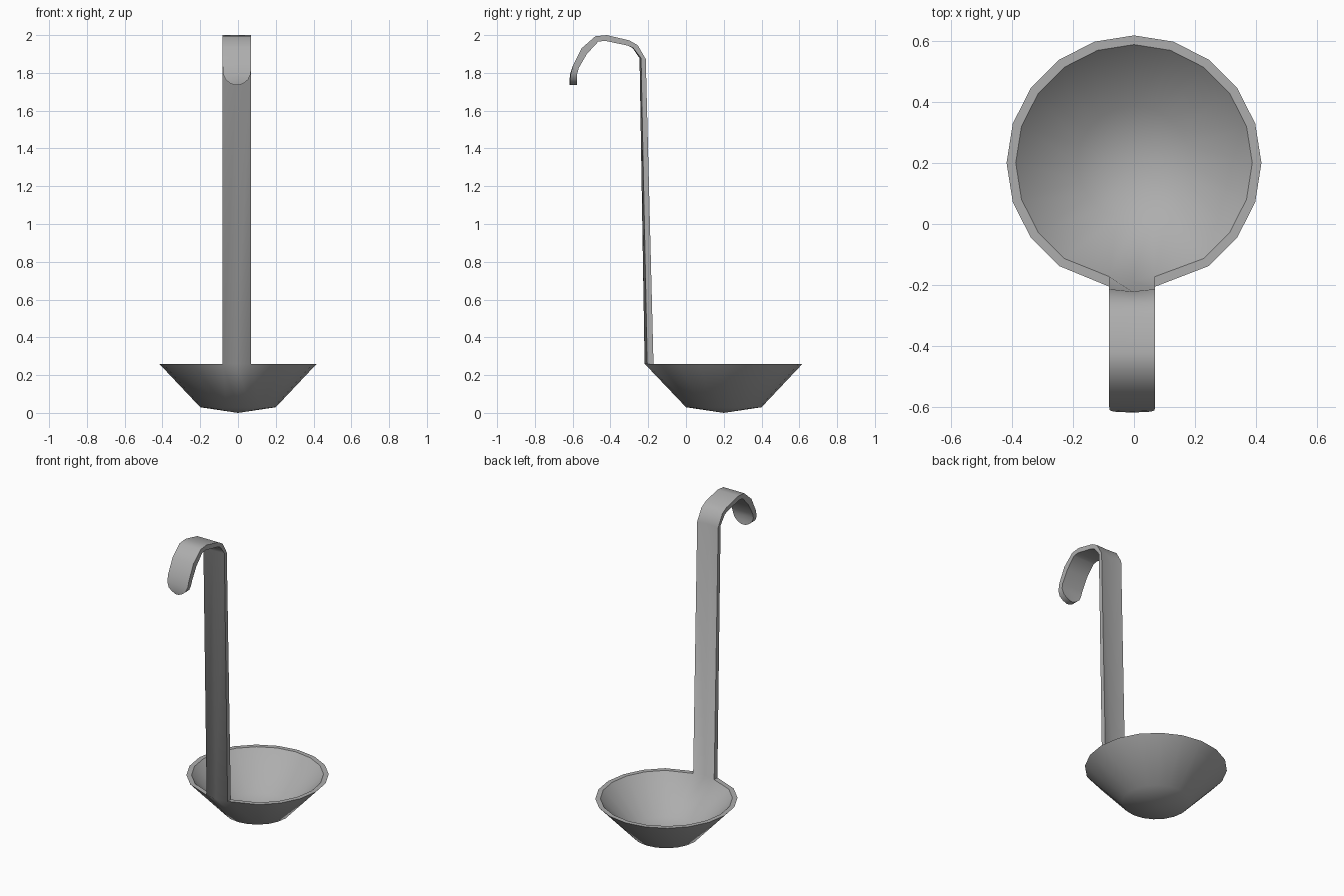
import bpy, bmesh
from math import cos, sin, pi, radians

cube = bpy.data.objects.get("Cube")
if cube:
    bpy.data.objects.remove(cube, do_unlink=True)

steel = bpy.data.materials.new("brushed_steel")
steel.use_nodes = True
grey = (0.42, 0.42, 0.42, 1)
steel.diffuse_color = grey
steel.node_tree.nodes["Principled BSDF"].inputs["Base Color"].default_value = grey

SIDES, BACK = 20, 15          # BACK is the rim column under the handle
CENTRE_Y, HANDLE_X, HALF = 0.2, -0.006, 0.075
bm = bmesh.new()


def ring(radius, z):
    return [bm.verts.new((radius * cos(2 * pi * k / SIDES),
                          CENTRE_Y + radius * sin(2 * pi * k / SIDES), z))
            for k in range(SIDES)]


def row(y, z, half, bow):
    """Three points across the strap, the middle one bowed to the front."""
    return [bm.verts.new((HANDLE_X + s * half, y - bow * (1 - abs(s)), z))
            for s in (-1, 0, 1)]


# Handle stations: under side y, z, upper side y, z, half width, bow
stations = [
    (-.205, .26, -.172, .26, HALF, .014),
    (-.238, 1.878, -.213, 1.873, HALF, .008),
    (-.280, 1.932, -.256, 1.947, HALF, .003),
    (-.310, 1.945, -.300, 1.972, HALF, 0),
    (-.430, 1.970, -.420, 2.0, HALF, 0),
    (-.465, 1.965, -.480, 1.994, HALF, 0),
    (-.525, 1.900, -.553, 1.930, HALF, 0),
    (-.568, 1.825, -.598, 1.840, HALF, 0),
    (-.576, 1.795, -.610, 1.795, .073, .003),
    (-.576, 1.765, -.614, 1.765, .060, .003),
    (-.576, 1.745, -.614, 1.745, .036, .003),
    (-.576, 1.735, -.614, 1.735, .012, .003),
]
under = [row(a, b, w, bow) for a, b, c, d, w, bow in stations]
upper = [row(c, d, w, bow) for a, b, c, d, w, bow in stations]

# Bowl shells share their rim points with the foot of the handle
shells = []
for rim_r, low_r, low_z, tip_z, foot in ((.417, .2, .03, 0, under[0]),
                                         (.387, .186, .055, .03, upper[0])):
    rim, low = ring(rim_r, .26), ring(low_r, low_z)
    for i, v in enumerate(foot):
        bm.verts.remove(rim[BACK - 1 + i])
        rim[BACK - 1 + i] = v
    tip = bm.verts.new((0, CENTRE_Y, tip_z))
    for k in range(SIDES):
        n = (k + 1) % SIDES
        bm.faces.new((rim[k], rim[n], low[n], low[k]))
        bm.faces.new((low[k], low[n], tip))
    shells.append(rim)

# Flat rim, left open where the handle rises
outer, inner = shells
rim_faces = []
for k in range(SIDES):
    n = (k + 1) % SIDES
    if k not in (BACK - 1, BACK):
        rim_faces.append(bm.faces.new((outer[k], outer[n], inner[n], inner[k])))

# Handle and hook: both broad sides, both edges and the end
for i in range(len(stations) - 1):
    for side in (under, upper):
        for j in (0, 1):
            bm.faces.new((side[i][j], side[i][j + 1], side[i + 1][j + 1], side[i + 1][j]))
    for j in (0, 2):
        bm.faces.new((under[i][j], upper[i][j], upper[i + 1][j], under[i + 1][j]))
bm.faces.new(under[-1] + upper[-1][::-1])

# Smooth surfaces with crisp rim and strap edges
bmesh.ops.recalc_face_normals(bm, faces=bm.faces)
for f in bm.faces:
    f.smooth = True
for e in bm.edges:
    e.smooth = e.calc_face_angle(0) < radians(55)
for f in rim_faces:
    for e in f.edges:
        if any(g not in rim_faces for g in e.link_faces):
            e.smooth = False

mesh = bpy.data.meshes.new("ladle")
bm.to_mesh(mesh)
bm.free()
mesh.materials.append(steel)
ladle = bpy.data.objects.new("ladle", mesh)
bpy.context.collection.objects.link(ladle)
